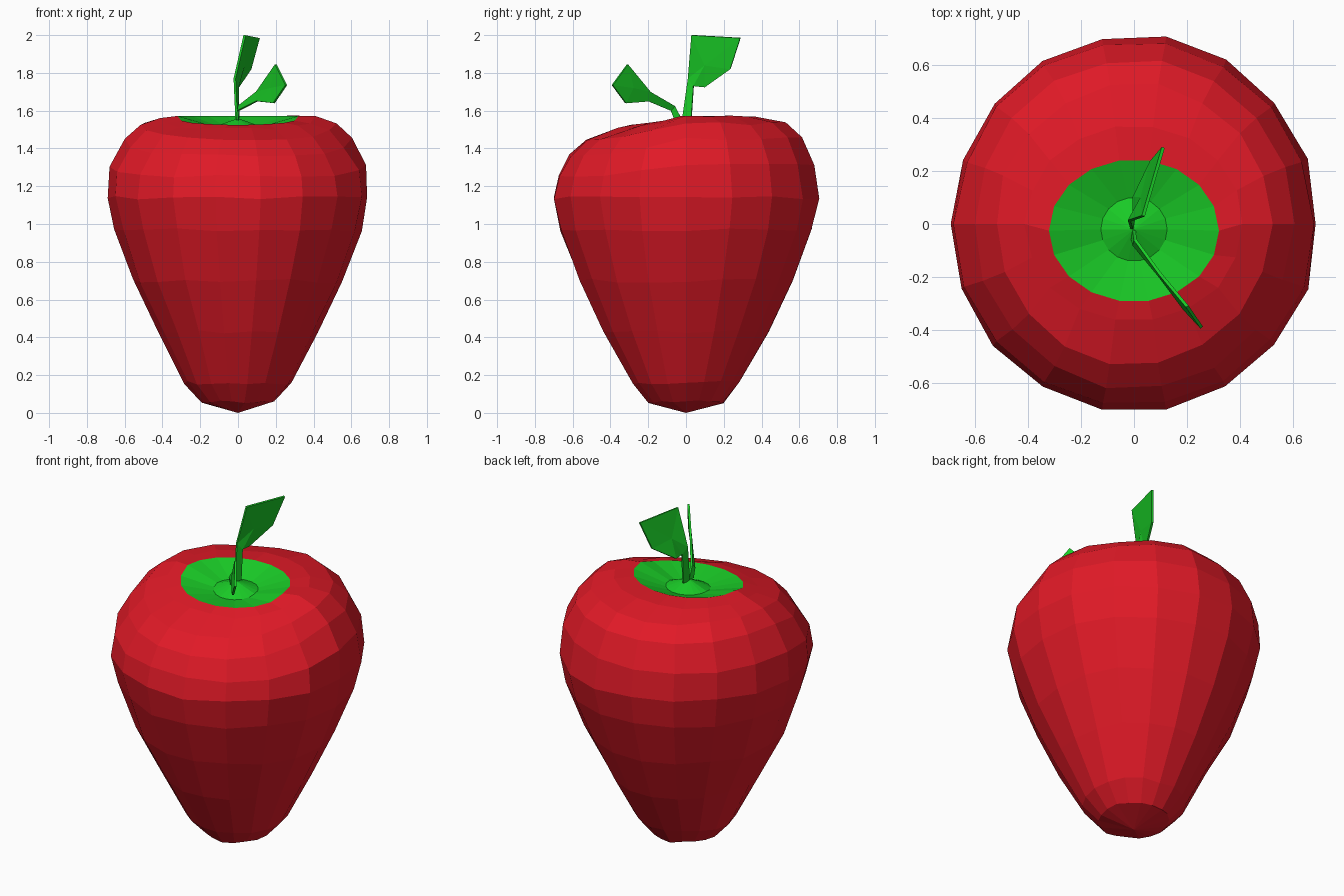
import bpy, bmesh, math, random

if "Cube" in bpy.data.objects:
    bpy.data.objects.remove(bpy.data.objects["Cube"])
random.seed(4)
N = 18


def material(name, col):
    m = bpy.data.materials.new(name)
    m.diffuse_color = (*col, 1)
    m.use_nodes = True
    m.node_tree.nodes["Principled BSDF"].inputs["Base Color"].default_value = m.diffuse_color
    return m


def add(name, verts, faces, mat, thickness=0):
    me = bpy.data.meshes.new(name)
    me.from_pydata(verts, [], faces)
    bm = bmesh.new()
    bm.from_mesh(me)
    bmesh.ops.recalc_face_normals(bm, faces=bm.faces)
    bm.to_mesh(me)
    bm.free()
    me.materials.append(mat)
    ob = bpy.data.objects.new(name, me)
    bpy.context.collection.objects.link(ob)
    if thickness:
        s = ob.modifiers.new("thickness", 'SOLIDIFY')
        s.thickness = thickness
        s.offset = 0
    return ob


def bridge(start, n):
    return [(start + i, start + (i + 1) % n, start + n + (i + 1) % n, start + n + i)
            for i in range(n)]


def ring(rx, ry, z_back, z_front, cy=0, jitter=0):
    pts = []
    for i in range(N):
        a = 2 * math.pi * i / N
        # the front half of the shoulder sits lower than the back half
        drop = max(0, -math.sin(a)) ** 0.6 * (z_back - z_front)
        k = 1 + random.uniform(-jitter, jitter)
        pts.append((rx * k * math.cos(a), cy + ry * k * math.sin(a),
                    z_back - drop + random.uniform(-jitter, jitter) * 0.8))
    return pts


red = material("red", (0.75, 0.01, 0.02))
green = material("green", (0.01, 0.6, 0.02))

# Fruit body: rings of (x radius, y radius, back z, front z)
profile = [(.19, .20, .06, .06), (.285, .285, .16, .16), (.42, .44, .43, .43),
           (.55, .57, .70, .70), (.65, .67, .97, .97), (.69, .71, 1.14, 1.14),
           (.675, .685, 1.31, 1.25), (.60, .62, 1.45, 1.36),
           (.52, .53, 1.53, 1.45), (.41, .37, 1.565, 1.50)]
rim = ring(.32, .268, 1.572, 1.525, -.025)
verts, faces = [], []
for p in profile:
    verts += ring(*p, jitter=.012)
verts += rim
for k in range(len(profile)):
    faces += bridge(k * N, N)
verts.append((0, 0, 0))
faces += [(i, len(verts) - 1, (i + 1) % N) for i in range(N)]
add("fruit_body", verts, faces, red)

# Leafy cap: a shallow bowl with a raised centre
verts = rim + ring(.125, .12, 1.515, 1.50, -.02) + [(0, -.02, 1.56)]
faces = bridge(0, N) + [(N + i, N + (i + 1) % N, 2 * N) for i in range(N)]
add("cap", verts, faces, green)

# Tall leaf on its stalk
tall = [(-.008, -.02, 1.55), (0, .028, 1.55), (0, .04, 1.73), (-.018, .012, 1.77),
        (.035, .03, 2.0), (.11, .288, 1.985), (.065, .235, 1.82), (.0, .10, 1.725),
        (.03, .10, 1.84)]
add("tall_leaf", tall, [(0, 1, 2, 3), (3, 2, 8), (2, 7, 8), (7, 6, 8), (6, 5, 8),
                        (5, 4, 8), (4, 3, 8)], green, .012)

# Short leaf leaning to the front right
short = [(0, -.02, 1.55), (-.005, -.06, 1.55), (0, -.08, 1.60), (.005, -.06, 1.625),
         (.10, -.20, 1.65), (.10, -.19, 1.70), (.20, -.31, 1.845),
         (.255, -.39, 1.735), (.19, -.32, 1.64), (.175, -.28, 1.72)]
add("short_leaf", short, [(0, 1, 2, 3), (3, 2, 4, 5), (5, 4, 9), (4, 8, 9),
                          (8, 7, 9), (7, 6, 9), (6, 5, 9)], green, .012)
